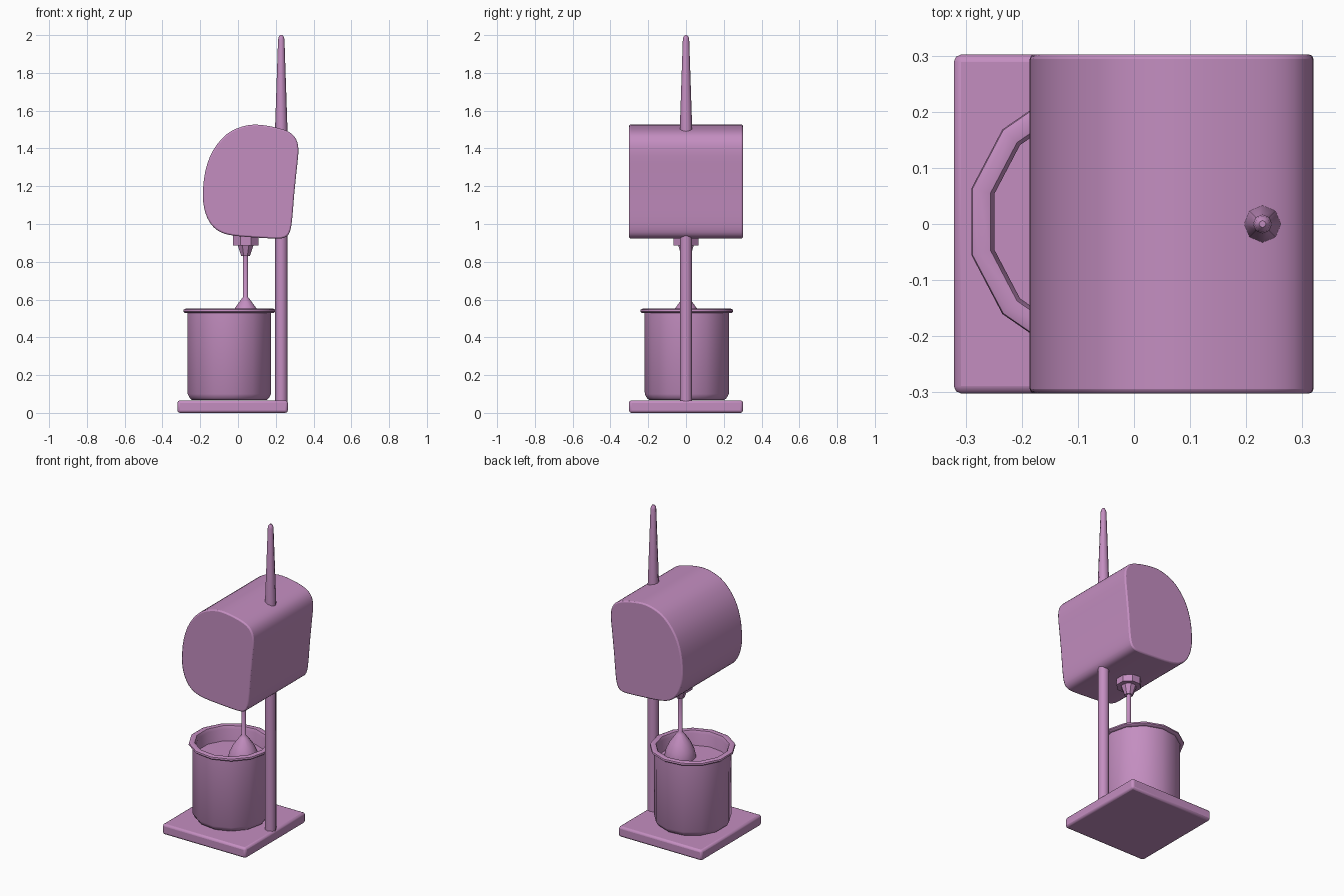
import bpy, bmesh, math
from mathutils import Vector

if "Cube" in bpy.data.objects:
    bpy.data.objects.remove(bpy.data.objects["Cube"])

mat = bpy.data.materials.new("pink")
mat.diffuse_color = (0.55, 0.27, 0.53, 1)
mat.use_nodes = True
mat.node_tree.nodes["Principled BSDF"].inputs["Base Color"].default_value = mat.diffuse_color


def finish(name, bm, angle=40, bevel=0, segments=2):
    bmesh.ops.recalc_face_normals(bm, faces=bm.faces)
    me = bpy.data.meshes.new(name)
    bm.to_mesh(me)
    bm.free()
    ob = bpy.data.objects.new(name, me)
    bpy.context.collection.objects.link(ob)
    me.materials.append(mat)
    if bevel:
        mod = ob.modifiers.new("bevel", 'BEVEL')
        mod.width, mod.segments = bevel, segments
        mod.limit_method, mod.angle_limit = 'ANGLE', math.radians(50)
    bpy.ops.object.select_all(action='DESELECT')
    ob.select_set(True)
    bpy.context.view_layer.objects.active = ob
    bpy.ops.object.shade_smooth_by_angle(angle=math.radians(angle))
    return ob


def lathe(name, profile, sides, x, y=0, angle=40, turn=0):
    """Spin (radius, z) points around a vertical axis; ends are capped."""
    bm = bmesh.new()
    rings = []
    for r, z in profile:
        rings.append([bm.verts.new((x + r * math.cos(turn + 2 * math.pi * i / sides),
                                    y + r * math.sin(turn + 2 * math.pi * i / sides), z))
                      for i in range(sides)])
    for a, b in zip(rings, rings[1:]):
        for i in range(sides):
            j = (i + 1) % sides
            bm.faces.new((a[i], a[j], b[j], b[i]))
    bm.faces.new(rings[0])
    bm.faces.new(rings[-1])
    return finish(name, bm, angle)


def smooth_loop(points, steps=3):
    """Closed Catmull-Rom curve through the points."""
    pts = [Vector(p) for p in points]
    n, out = len(pts), []
    for i in range(n):
        a, b, c, d = (pts[(i + k) % n] for k in (-1, 0, 1, 2))
        for s in range(steps):
            t = s / steps
            out.append(0.5 * (2 * b + (c - a) * t + (2 * a - 5 * b + 4 * c - d) * t * t
                              + (3 * b - a - 3 * c + d) * t ** 3))
    return out


# base plate
bm = bmesh.new()
bmesh.ops.create_cube(bm, size=1)
for v in bm.verts:
    v.co = Vector((v.co.x * 0.585 - 0.0285, v.co.y * 0.604, v.co.z * 0.066 + 0.036 - 0.003))
finish("base_plate", bm, 40, 0.013)

# motor housing: rounded side profile extruded across the width
side = [(-0.186, 1.15), (-0.173, 1.28), (-0.132, 1.39), (-0.06, 1.475), (0.02, 1.515),
        (0.10, 1.526), (0.20, 1.511), (0.27, 1.487), (0.307, 1.45), (0.32, 1.39),
        (0.310, 1.28), (0.297, 1.15), (0.288, 1.04), (0.278, 0.97), (0.258, 0.935),
        (0.215, 0.923), (0.10, 0.928), (-0.02, 0.938), (-0.09, 0.956),
        (-0.14, 0.995), (-0.173, 1.06)]
bm = bmesh.new()
face = bm.faces.new([bm.verts.new((p.x, -0.302, p.y)) for p in smooth_loop(side)])
ext = bmesh.ops.extrude_face_region(bm, geom=[face])
bmesh.ops.translate(bm, vec=(0, 0.604, 0),
                    verts=[g for g in ext["geom"] if isinstance(g, bmesh.types.BMVert)])
finish("motor_housing", bm, 50, 0.008)

# support pole with tapered, rounded tip
lathe("support_pole", [(0.033, 0.05), (0.033, 1.5), (0.032, 1.53), (0.017, 1.975),
                       (0.014, 1.99), (0.006, 2.0)], 8, 0.229, angle=50)

# drive chuck under the housing
lathe("chuck", [(0.073, 0.95), (0.073, 0.887), (0.045, 0.887), (0.025, 0.83)],
      8, 0.04, angle=30, turn=math.pi / 8)

# stirrer shaft and bell
lathe("stirrer", [(0.014, 0.84), (0.014, 0.612), (0.024, 0.60), (0.06, 0.55),
                  (0.082, 0.505), (0.092, 0.46), (0.09, 0.43)], 12, 0.04, angle=50)

# pot: outer wall, rolled rim, inner wall and floor
lathe("pot", [(0.200, 0.068), (0.212, 0.078), (0.224, 0.10), (0.225, 0.53), (0.240, 0.53),
              (0.248, 0.537), (0.246, 0.547), (0.235, 0.552), (0.213, 0.548),
              (0.206, 0.53), (0.206, 0.11)], 13, -0.049, 0.004, angle=50)

# contents of the pot
lathe("liquid", [(0.208, 0.12), (0.208, 0.455)], 13, -0.049, 0.004)
